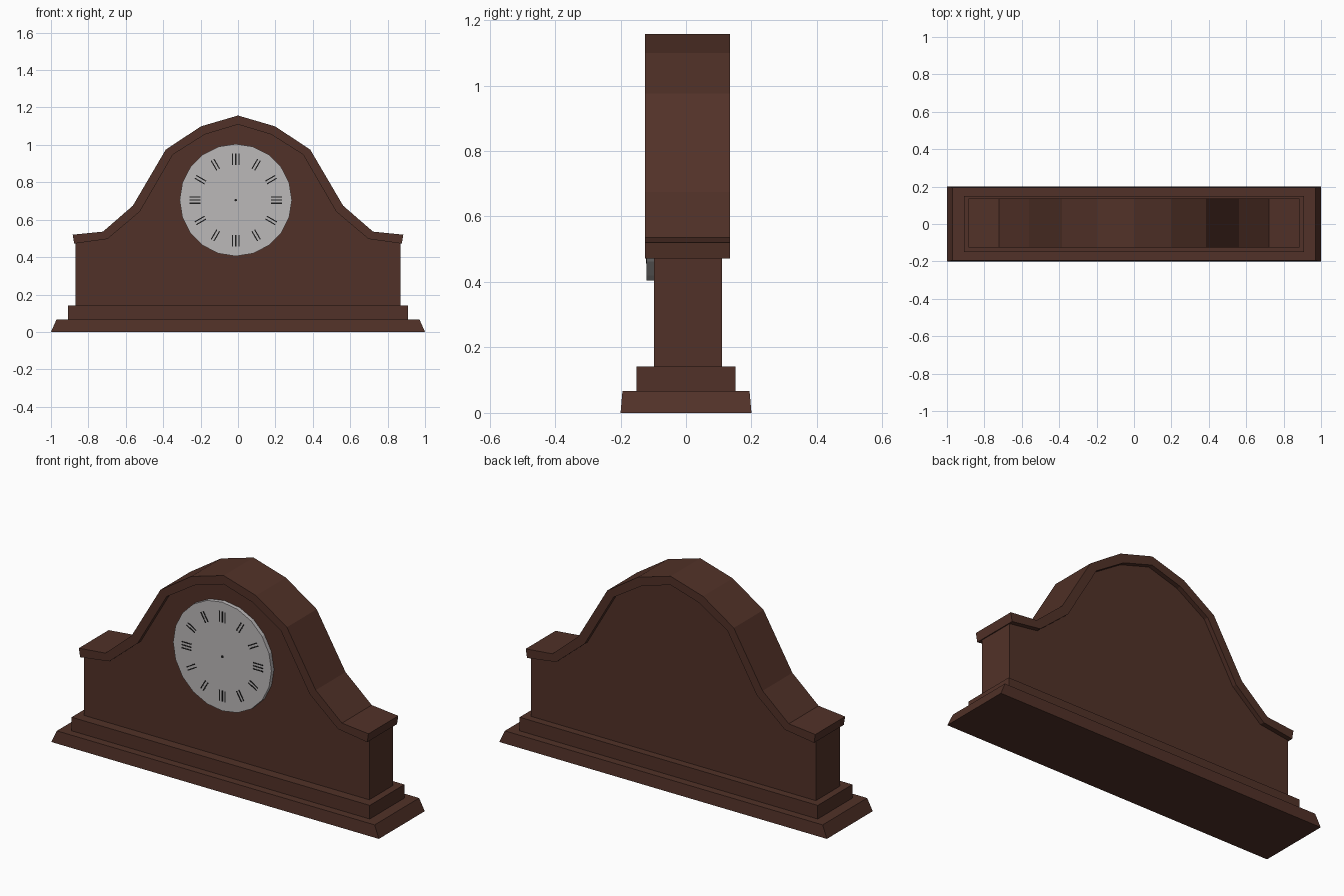
import bpy, bmesh, math
from mathutils import Matrix, Vector

if "Cube" in bpy.data.objects:
    bpy.data.objects.remove(bpy.data.objects["Cube"])


def material(name, rgb):
    m = bpy.data.materials.new(name)
    m.diffuse_color = (*rgb, 1)
    m.use_nodes = True
    m.node_tree.nodes["Principled BSDF"].inputs["Base Color"].default_value = m.diffuse_color
    return m


WOOD = material("dark_wood", (0.083, 0.031, 0.021))
FACE = material("dial_grey", (0.50, 0.48, 0.485))
INK = material("dial_ink", (0.012, 0.012, 0.012))


def finish(bm, name, mat):
    bmesh.ops.recalc_face_normals(bm, faces=bm.faces)
    me = bpy.data.meshes.new(name)
    bm.to_mesh(me)
    bm.free()
    me.materials.append(mat)
    ob = bpy.data.objects.new(name, me)
    bpy.context.collection.objects.link(ob)
    return ob


def slab(name, bottom, top, z0, z1):
    """Box whose top half-size may differ from its bottom half-size."""
    bm = bmesh.new()
    bmesh.ops.create_cube(bm, size=2)
    for v in bm.verts:
        hx, hy = top if v.co.z > 0 else bottom
        v.co = (v.co.x * hx, v.co.y * hy, z1 if v.co.z > 0 else z0)
    return finish(bm, name, WOOD)


def extrude_profile(name, pts, y0, y1):
    """Closed x-z outline drawn out from y0 to y1."""
    bm = bmesh.new()
    f = bm.faces.new([bm.verts.new((x, y0, z)) for x, z in pts])
    r = bmesh.ops.extrude_face_region(bm, geom=[f])
    bmesh.ops.translate(bm, vec=(0, y1 - y0, 0),
                        verts=[v for v in r["geom"] if isinstance(v, bmesh.types.BMVert)])
    return finish(bm, name, WOOD)


def mirrored(half):
    """Full arch, left to right, from its right half (starting at the centre)."""
    return [(-x, z) for x, z in reversed(half[1:])] + half


# Stepped plinth
slab("plinth_base", (1.0, 0.2), (0.97, 0.194), 0, 0.067)
slab("plinth_step", (0.91, 0.151), (0.91, 0.151), 0.067, 0.142)

# Arched case and its moulding
outer = mirrored([(0, 1.157), (0.198, 1.099), (0.386, 0.975),
                  (0.562, 0.675), (0.722, 0.536), (0.884, 0.52)])
inner = mirrored([(0, 1.109), (0.177, 1.056), (0.348, 0.948),
                  (0.525, 0.643), (0.698, 0.497), (0.876, 0.472)])
body_top = [(max(-0.87, min(0.87, x)), z + 0.01) for x, z in inner]
extrude_profile("case_body", [(0.87, 0.142)] + body_top[::-1] + [(-0.87, 0.142)], -0.098, 0.11)
extrude_profile("case_moulding", outer + inner[::-1], -0.125, 0.135)

# Dial disc
CX, CZ = -0.012, 0.705
bm = bmesh.new()
rot = Matrix.Rotation(math.pi / 2, 4, "X")
bmesh.ops.create_cone(bm, cap_ends=True, segments=20, radius1=0.3, radius2=0.3, depth=0.03,
                      matrix=Matrix.Translation((CX, -0.105, CZ)) @ rot
                      @ Matrix.Rotation(math.pi / 2, 4, "Z"))
finish(bm, "dial", FACE)

# Hour strokes: three at the quarters, two elsewhere, plus the centre pin
bm = bmesh.new()
for hour in range(12):
    count = 3 if hour % 3 == 0 else 2
    turn = Matrix.Translation((CX, -0.1205, CZ)) @ Matrix.Rotation(hour * math.pi / 6, 4, "Y")
    for i in range(count):
        off = (i - (count - 1) / 2) * 0.017
        bmesh.ops.create_cube(bm, size=1, matrix=turn @ Matrix.Translation((off, 0, 0.218))
                              @ Matrix.Diagonal((0.006, 0.002, 0.06, 1)))
finish(bm, "hour_marks", INK)
bm = bmesh.new()
bmesh.ops.create_cone(bm, cap_ends=True, segments=8, radius1=0.007, radius2=0.007, depth=0.004,
                      matrix=Matrix.Translation((CX, -0.1205, CZ)) @ rot)
finish(bm, "centre_pin", INK)
